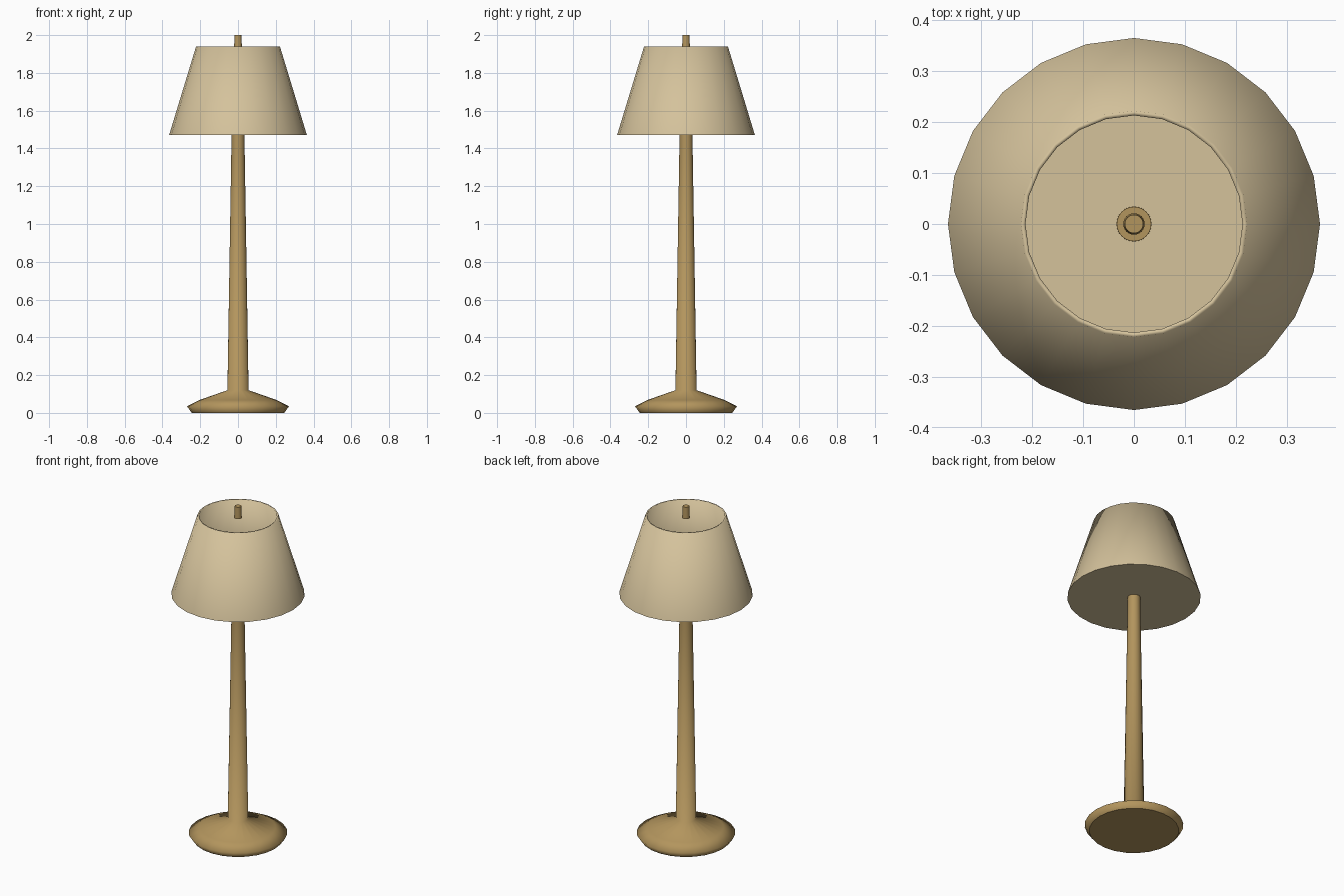
import bpy, bmesh, math

if "Cube" in bpy.data.objects:
    bpy.data.objects.remove(bpy.data.objects["Cube"])

SIDES = 24


def material(name, rgb):
    m = bpy.data.materials.new(name)
    m.diffuse_color = (*rgb, 1)
    m.use_nodes = True
    m.node_tree.nodes["Principled BSDF"].inputs["Base Color"].default_value = m.diffuse_color
    return m


def lathe(name, profile, mat):
    """Revolve an (r, z) profile about z; both ends get flat, sharp-edged caps."""
    bm = bmesh.new()
    rings = []
    for r, z in profile:
        rings.append([bm.verts.new((r * math.cos(2 * math.pi * i / SIDES),
                                    r * math.sin(2 * math.pi * i / SIDES), z))
                      for i in range(SIDES)])
    for a, b in zip(rings, rings[1:]):
        for i in range(SIDES):
            j = (i + 1) % SIDES
            bm.faces.new((a[i], a[j], b[j], b[i])).smooth = True
    for cap in (bm.faces.new(rings[0][::-1]), bm.faces.new(rings[-1])):
        for e in cap.edges:
            e.smooth = False
    bmesh.ops.recalc_face_normals(bm, faces=bm.faces)
    me = bpy.data.meshes.new(name)
    bm.to_mesh(me)
    bm.free()
    me.materials.append(mat)
    ob = bpy.data.objects.new(name, me)
    bpy.context.collection.objects.link(ob)
    return ob


wood = material("warm_wood", (0.45, 0.30, 0.11))
fabric = material("cream_fabric", (0.66, 0.54, 0.33))

# Round foot flowing into the tapered pole
lathe("base_and_pole", [(0.245, 0), (0.27, 0.035), (0.205, 0.068), (0.056, 0.12),
                        (0.035, 1.41), (0.034, 1.52)], wood)

# Shade: outer wall, thin rim, inner wall, closed floor
lathe("shade", [(0.365, 1.47), (0.222, 1.94), (0.213, 1.94), (0.35, 1.485)], fabric)

# Small tapered finial in the shade opening
lathe("finial", [(0.021, 1.93), (0.018, 2.0)], wood)
